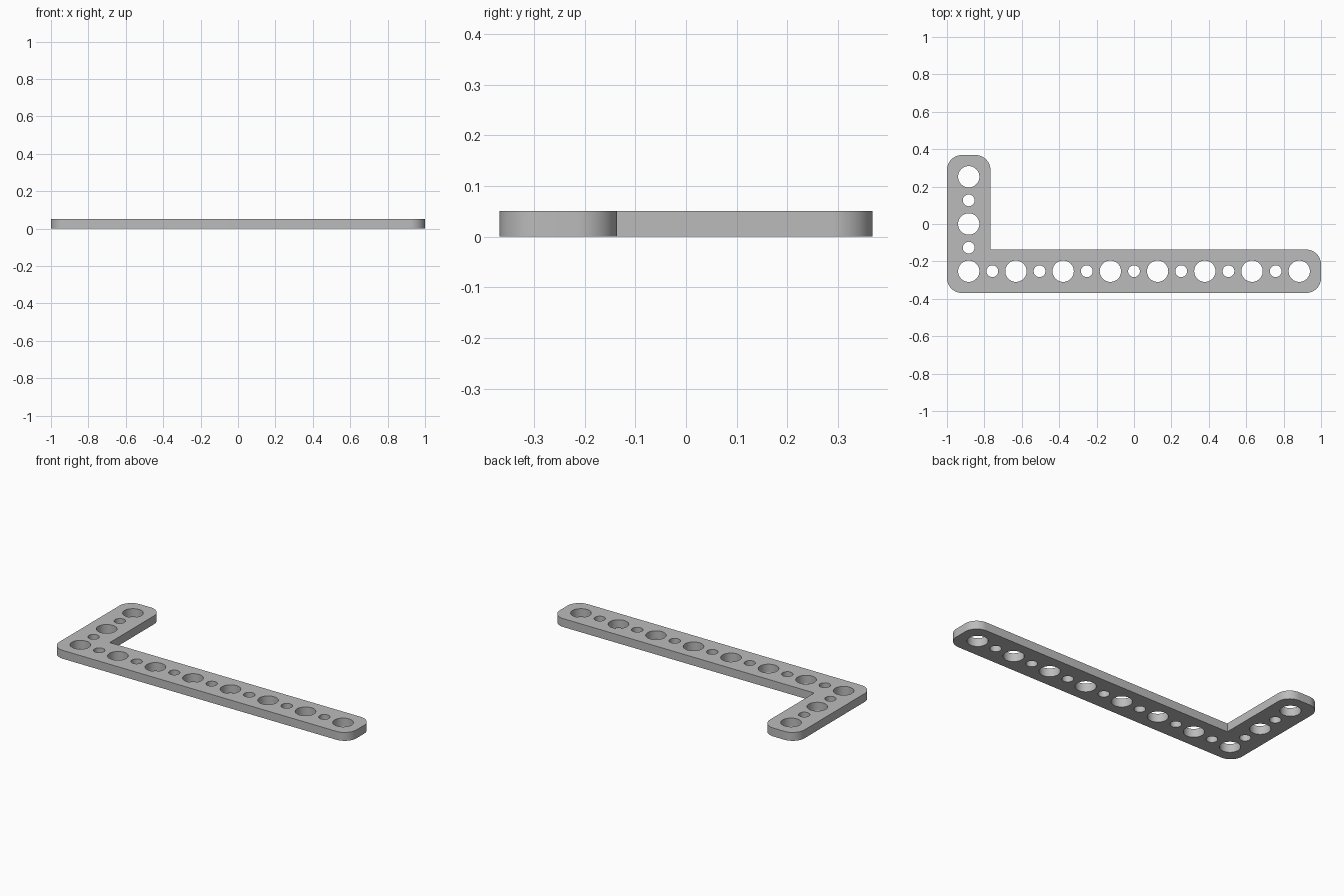
import bpy, bmesh, math

if "Cube" in bpy.data.objects:
    bpy.data.objects.remove(bpy.data.objects["Cube"])

WIDTH = 0.2325      # arm width
PITCH = 0.2525      # spacing of the large holes
THICK = 0.051
CORNER = 0.08
BIG, SMALL = 0.057, 0.0315
X0, Y0 = -1.0, -0.36875
X1, Y1 = 1.0, 0.36875
CX, CY = X0 + WIDTH / 2, Y0 + WIDTH / 2   # centre of the corner hole


def arc(cx, cy, r, start, end, steps):
    return [(cx + r * math.cos(math.radians(start + (end - start) * i / steps)),
             cy + r * math.sin(math.radians(start + (end - start) * i / steps)))
            for i in range(steps + 1)]


def corner(x, y, sx, sy, start):
    """Rounded outer corner; sx, sy point from the corner to its arc centre."""
    return arc(x + sx * CORNER, y + sy * CORNER, CORNER, start, start + 90, 12)


def add_loop(bm, points):
    verts = [bm.verts.new((x, y, 0)) for x, y in points]
    return [bm.edges.new((verts[i - 1], verts[i])) for i in range(len(verts))]


# L-shaped outline with a sharp inner corner
outline = (corner(X0, Y0, 1, 1, 180) + corner(X1, Y0, -1, 1, 270)
           + corner(X1, Y0 + WIDTH, -1, -1, 0) + [(X0 + WIDTH, Y0 + WIDTH)]
           + corner(X0 + WIDTH, Y1, -1, -1, 0) + corner(X0, Y1, 1, -1, 90))

# Alternating large and small holes along both arms
centres = [(CX + i * PITCH / 2, CY, i) for i in range(15)]
centres += [(CX, CY + i * PITCH / 2, i) for i in range(1, 5)]

bm = bmesh.new()
edges = add_loop(bm, outline)
for x, y, i in centres:
    edges += add_loop(bm, arc(x, y, SMALL if i % 2 else BIG, 0, 360, 40)[:-1])

# Fill the flat plate and give it thickness
bmesh.ops.triangle_fill(bm, use_beauty=True, edges=edges, normal=(0, 0, 1))
top = bmesh.ops.extrude_face_region(bm, geom=bm.faces[:])["geom"]
bmesh.ops.translate(bm, vec=(0, 0, THICK),
                    verts=[g for g in top if isinstance(g, bmesh.types.BMVert)])
bmesh.ops.recalc_face_normals(bm, faces=bm.faces[:])

mesh = bpy.data.meshes.new("perforated_bracket")
bm.to_mesh(mesh)
bm.free()

grey = bpy.data.materials.new("plain grey")
grey.diffuse_color = (0.5, 0.5, 0.5, 1)
grey.use_nodes = True
grey.node_tree.nodes["Principled BSDF"].inputs["Base Color"].default_value = grey.diffuse_color
mesh.materials.append(grey)

bracket = bpy.data.objects.new("perforated_bracket", mesh)
bpy.context.collection.objects.link(bracket)
bpy.context.view_layer.objects.active = bracket
bracket.select_set(True)
bpy.ops.object.shade_smooth_by_angle(angle=math.radians(30))
